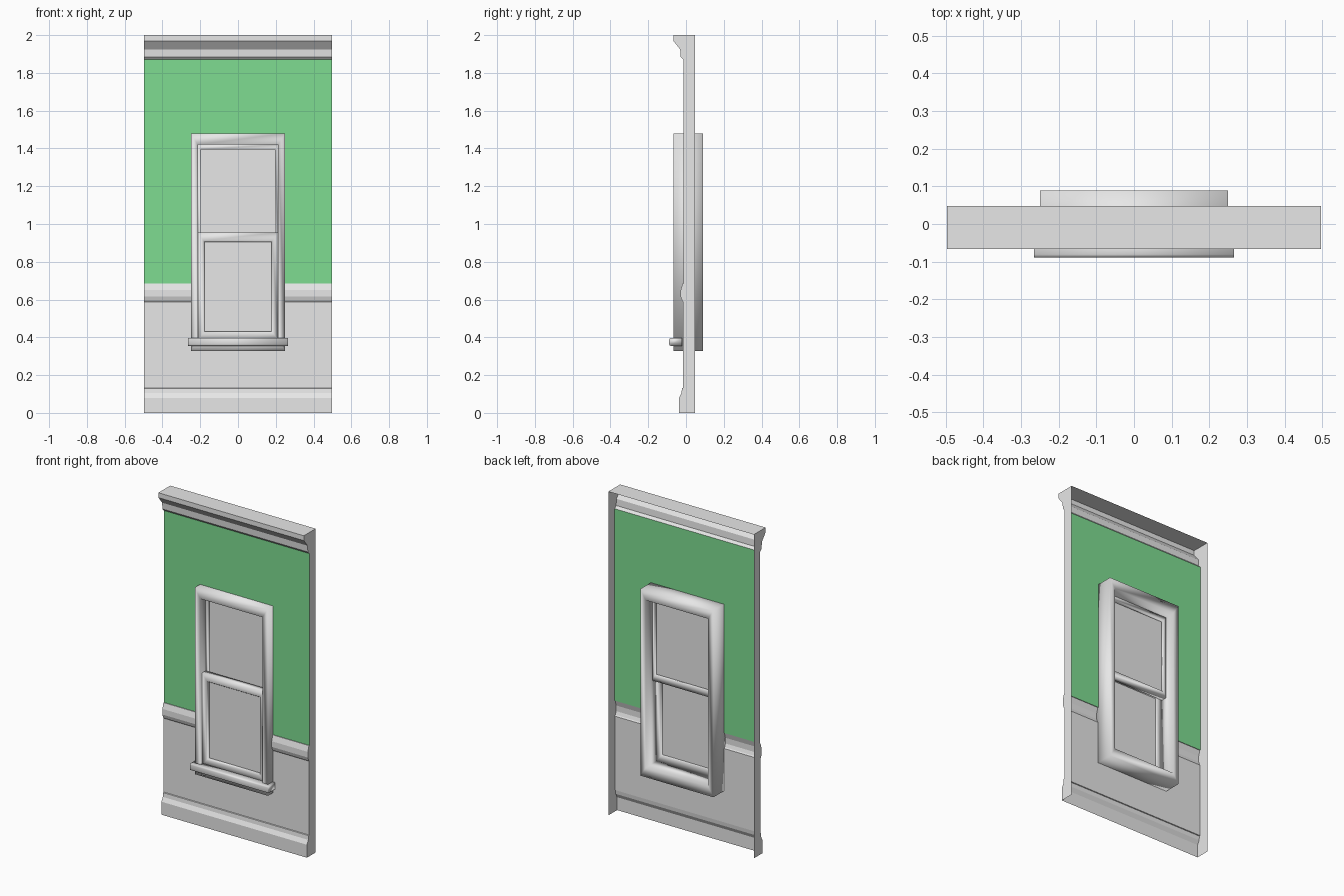
import bpy, bmesh

cube = bpy.data.objects.get("Cube")
if cube:
    bpy.data.objects.remove(cube, do_unlink=True)


def make_material(name, rgb):
    m = bpy.data.materials.new(name)
    m.use_nodes = True
    m.diffuse_color = (*rgb, 1)
    m.node_tree.nodes["Principled BSDF"].inputs["Base Color"].default_value = (*rgb, 1)
    return m


GREY = make_material("painted_trim", (0.8, 0.8, 0.8))
GREEN = make_material("green_wall", (0.21, 0.72, 0.285))


def finish(name, bm, smooth=False, mats=(GREY,)):
    bmesh.ops.recalc_face_normals(bm, faces=bm.faces)
    for f in bm.faces:
        f.smooth = smooth
    mesh = bpy.data.meshes.new(name)
    bm.to_mesh(mesh)
    bm.free()
    for m in mats:
        mesh.materials.append(m)
    ob = bpy.data.objects.new(name, mesh)
    bpy.context.collection.objects.link(ob)
    return ob


def window_ring(name, loops):
    """Closed section swept round a rectangle; each loop is half width, bottom, top, depth."""
    bm = bmesh.new()
    rings = [[bm.verts.new(p) for p in ((-w, y, lo), (w, y, lo), (w, y, hi), (-w, y, hi))]
             for w, lo, hi, y in loops]
    for a, b in zip(rings, rings[1:] + rings[:1]):
        for i in range(4):
            j = (i + 1) % 4
            bm.faces.new((a[i], a[j], b[j], b[i]))
    return finish(name, bm, smooth=True)


def pane(name, w, lo, hi, y):
    bm = bmesh.new()
    bm.faces.new([bm.verts.new(p) for p in ((-w, y, lo), (w, y, lo), (w, y, hi), (-w, y, hi))])
    return finish(name, bm)


# Wall: moulded section (depth, height) drawn across the width, open at back and bottom
HALF, BACK = 0.497, 0.048
HOLE_X, HOLE_LO, HOLE_HI = 0.235, 0.36, 1.45
RAIL_TOP, CORNICE_BASE = 0.685, 1.87
section = [(-0.037, 0), (-0.037, 0.08), (-0.024, 0.105), (-0.021, 0.13), (-0.016, 0.132),
           (-0.016, HOLE_LO), (-0.016, 0.588), (-0.021, 0.595), (-0.028, 0.615),
           (-0.028, 0.65), (-0.018, RAIL_TOP), (-0.014, RAIL_TOP), (-0.014, HOLE_HI),
           (-0.014, CORNICE_BASE), (-0.028, 1.885), (-0.031, 1.925), (-0.067, 1.97),
           (-0.067, 2)]
bm = bmesh.new()
columns = [[bm.verts.new((x, y, z)) for y, z in section] for x in (-HALF, -HOLE_X, HOLE_X, HALF)]
for c, (left, right) in enumerate(zip(columns, columns[1:])):
    for i in range(len(section) - 1):
        lo, hi = section[i][1], section[i + 1][1]
        if c == 1 and lo >= HOLE_LO and hi <= HOLE_HI:
            continue
        f = bm.faces.new((left[i], right[i], right[i + 1], left[i + 1]))
        f.material_index = int(lo >= RAIL_TOP and hi <= CORNICE_BASE and hi > lo)
# End caps and top
ends = []
for col in (columns[0], columns[-1]):
    x = col[0].co.x
    top, bottom = bm.verts.new((x, BACK, 2)), bm.verts.new((x, BACK, 0))
    bm.faces.new(col + [top, bottom])
    ends.append(top)
bm.faces.new([c[-1] for c in columns] + ends[::-1])
finish("wall_panel", bm, mats=(GREY, GREEN))

# Window casing running through the wall
window_ring("window_frame", [(0.25, 0.327, 1.48, -0.065), (0.213, 0.385, 1.42, -0.065),
                             (0.213, 0.385, 1.42, 0.089), (0.25, 0.327, 1.48, 0.089)])

# Upper sash and pane
window_ring("upper_sash", [(0.213, 0.9, 1.42, -0.01), (0.197, 0.935, 1.395, -0.01),
                           (0.197, 0.935, 1.395, 0.025), (0.213, 0.9, 1.42, 0.025)])
pane("upper_pane", 0.2, 0.92, 1.4, 0.005)

# Lower sash and pane
window_ring("lower_sash", [(0.213, 0.385, 0.955, -0.045), (0.183, 0.425, 0.912, -0.045),
                           (0.178, 0.432, 0.905, -0.036), (0.178, 0.432, 0.905, -0.01),
                           (0.213, 0.385, 0.955, -0.01)])
pane("lower_pane", 0.18, 0.43, 0.907, -0.026)

# Sill
bm = bmesh.new()
bmesh.ops.create_cube(bm, size=1)
for v in bm.verts:
    v.co.x *= 0.532
    v.co.y = v.co.y * 0.069 - 0.0545
    v.co.z = v.co.z * 0.042 + 0.376
front = [e for e in bm.edges if all(v.co.y < -0.08 for v in e.verts)
         and abs(e.verts[0].co.x - e.verts[1].co.x) > 0.1]
bmesh.ops.bevel(bm, geom=front, offset=0.008, segments=2, affect='EDGES', profile=0.5)
finish("window_sill", bm, smooth=True)
